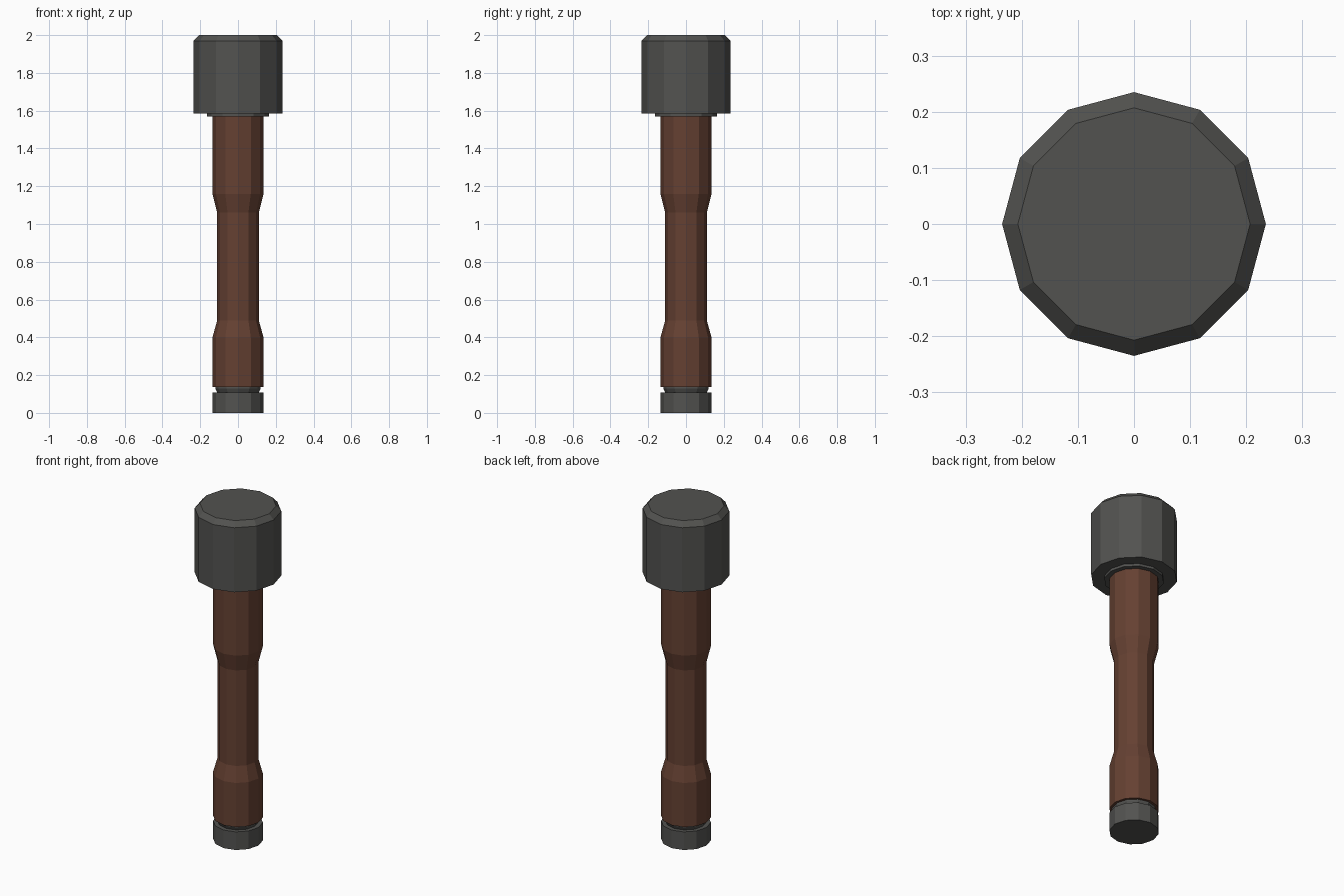
import bpy, bmesh
from math import cos, sin, tau

if "Cube" in bpy.data.objects:
    bpy.data.objects.remove(bpy.data.objects["Cube"])

SIDES = 12


def material(name, rgb):
    m = bpy.data.materials.new(name)
    m.diffuse_color = (*rgb, 1)
    m.use_nodes = True
    m.node_tree.nodes["Principled BSDF"].inputs["Base Color"].default_value = m.diffuse_color
    return m


def lathe(name, profile, mat):
    """Closed faceted solid from (radius, z) pairs listed bottom to top."""
    bm = bmesh.new()
    rings = [[bm.verts.new((r * cos(tau * i / SIDES), r * sin(tau * i / SIDES), z))
              for i in range(SIDES)] for r, z in profile]
    for low, high in zip(rings, rings[1:]):
        for i in range(SIDES):
            j = (i + 1) % SIDES
            bm.faces.new((low[i], low[j], high[j], high[i]))
    bm.faces.new(rings[0][::-1])
    bm.faces.new(rings[-1])
    mesh = bpy.data.meshes.new(name)
    bm.to_mesh(mesh)
    bm.free()
    mesh.materials.append(mat)
    obj = bpy.data.objects.new(name, mesh)
    bpy.context.collection.objects.link(obj)
    return obj


metal = material("dark_metal", (0.085, 0.085, 0.08))
wood = material("brown_wood", (0.13, 0.052, 0.032))

# Screw cap at the foot, with its recessed neck
lathe("end_cap", [(0.135, 0), (0.135, 0.108)], metal)
lathe("cap_neck", [(0.11, 0.108), (0.12, 0.128), (0.12, 0.137)], metal)

# Wooden handle with a slimmer grip
lathe("handle", [(0.135, 0.137), (0.135, 0.40), (0.11, 0.49),
                 (0.11, 1.06), (0.135, 1.16), (0.135, 1.57)], wood)

# Collar and chamfered head
lathe("collar", [(0.163, 1.57), (0.163, 1.585)], metal)
lathe("head", [(0.235, 1.585), (0.235, 1.97), (0.207, 2.0)], metal)
